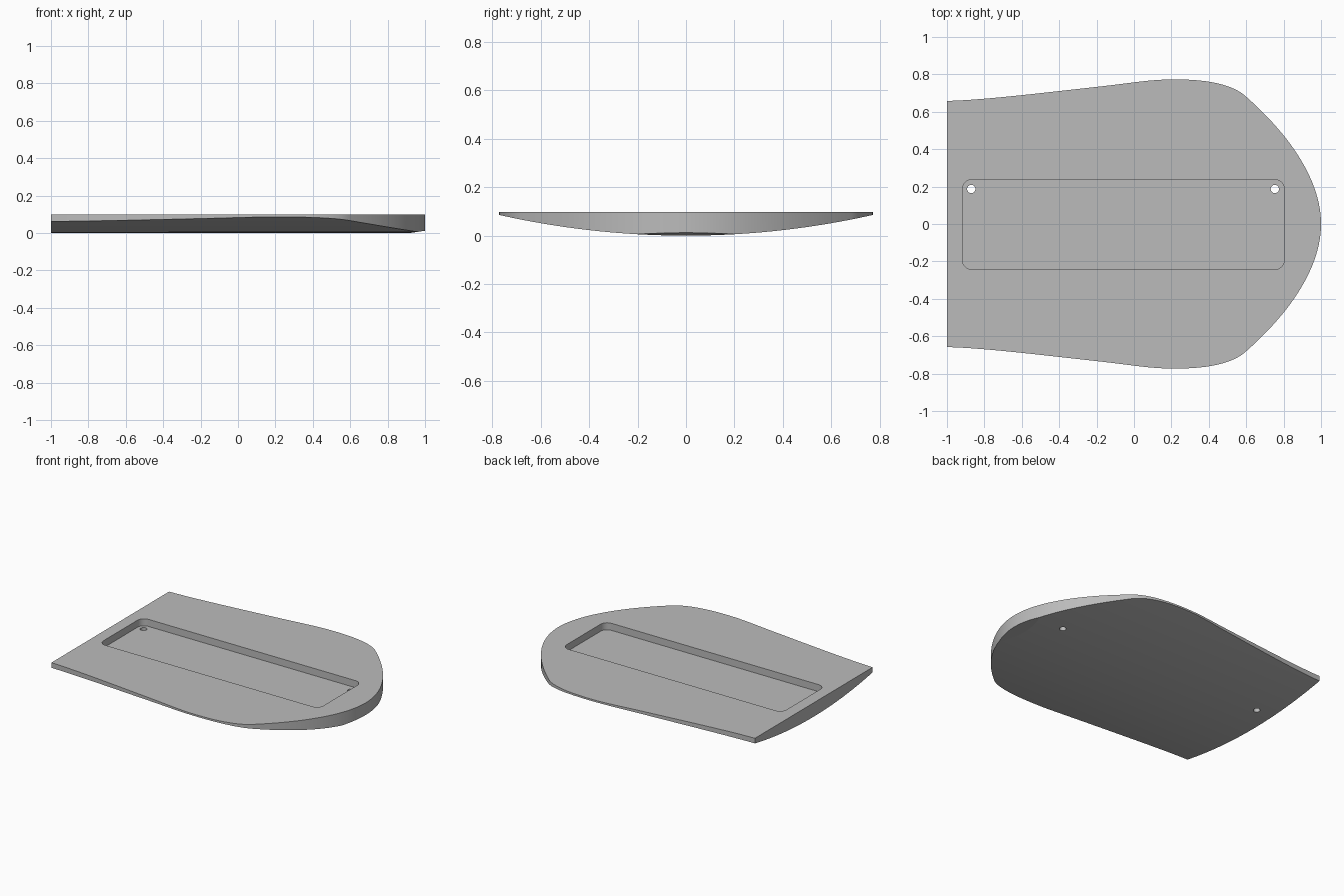
import bpy, bmesh, math
from mathutils import Vector

if "Cube" in bpy.data.objects:
    bpy.data.objects.remove(bpy.data.objects["Cube"], do_unlink=True)

TOP = 0.098
FLOOR = 0.048
ARC_R = 3.53          # radius of the rounded underside

grey = bpy.data.materials.new("plain_grey")
grey.use_nodes = True
grey.diffuse_color = (0.5, 0.5, 0.5, 1)
grey.node_tree.nodes["Principled BSDF"].inputs["Base Color"].default_value = (0.5, 0.5, 0.5, 1)


def prism(name, points, direction):
    """Closed solid from a flat polygon pushed along a direction."""
    bm = bmesh.new()
    face = bm.faces.new([bm.verts.new(p) for p in points])
    new = bmesh.ops.extrude_face_region(bm, geom=[face])["geom"]
    bmesh.ops.translate(bm, vec=direction, verts=[v for v in new if isinstance(v, bmesh.types.BMVert)])
    bmesh.ops.recalc_face_normals(bm, faces=bm.faces)
    mesh = bpy.data.meshes.new(name)
    bm.to_mesh(mesh)
    bm.free()
    mesh.materials.append(grey)
    obj = bpy.data.objects.new(name, mesh)
    bpy.context.scene.collection.objects.link(obj)
    return obj


def bezier(a, b, c, d, steps=24):
    a, b, c, d = map(Vector, (a, b, c, d))
    return [a * (1 - t) ** 3 + b * 3 * t * (1 - t) ** 2 + c * 3 * t * t * (1 - t) + d * t ** 3
            for t in (i / steps for i in range(steps))]


def arc(cx, cy, r, start, sweep, steps):
    return [(cx + r * math.cos(start + sweep * i / steps),
             cy + r * math.sin(start + sweep * i / steps)) for i in range(steps + 1)]


def cut(target, cutter):
    """Subtract the cutter for good and throw it away."""
    cutter.hide_render = True
    mod = target.modifiers.new("cut", "BOOLEAN")
    mod.operation = "DIFFERENCE"
    mod.solver = "EXACT"
    mod.object = cutter
    bpy.context.view_layer.update()
    graph = bpy.context.evaluated_depsgraph_get()
    mesh = bpy.data.meshes.new_from_object(target.evaluated_get(graph))
    target.modifiers.remove(mod)
    target.data = mesh
    bpy.data.objects.remove(cutter, do_unlink=True)


# Body outline: one flank, mirrored across the centre line
flank = (bezier((-1, .658), (-.8, .663), (-.5, .7), (-.2, .733))
         + bezier((-.2, .733), (0, .755), (.08, .773), (.22, .773))
         + bezier((.22, .773), (.4, .773), (.53, .745), (.6, .68))
         + bezier((.6, .68), (.85, .46), (1, .22), (1, 0)))
outline = [(p.x, p.y, TOP) for p in flank] + [(1, 0, TOP)] + [(p.x, -p.y, TOP) for p in reversed(flank)]
body = prism("plate_body", outline, (0, 0, -TOP - 0.05))

# Rounded underside
ys = [-0.9 + 1.8 * i / 60 for i in range(61)]
hull = [(-1.2, y, ARC_R - math.sqrt(ARC_R ** 2 - y * y)) for y in ys]
cut(body, prism("underside_cutter", hull + [(-1.2, .9, -.2), (-1.2, -.9, -.2)], (2.4, 0, 0)))

# Slight lift under the nose
ramp = [(.84, -1, -.012), (1.08, -1, .024), (1.08, -1, -.2), (.84, -1, -.2)]
cut(body, prism("nose_cutter", ramp, (0, 2, 0)))

# Rounded rectangular recess in the top
x0, x1, y0, y1, r = -0.917, 0.803, -0.243, 0.237, 0.05
corners = [(x1 - r, y1 - r), (x0 + r, y1 - r), (x0 + r, y0 + r), (x1 - r, y0 + r)]
recess = [(x, y, FLOOR) for i, (cx, cy) in enumerate(corners)
          for x, y in arc(cx, cy, r, i * math.pi / 2, math.pi / 2, 16)]
cut(body, prism("recess_cutter", recess, (0, 0, 0.2)))

# Two drain holes through the recess floor
for hx in (-0.87, 0.753):
    ring = [(x, y, -0.1) for x, y in arc(hx, 0.187, 0.022, 0, math.tau, 64)[:-1]]
    cut(body, prism("hole_cutter", ring, (0, 0, 0.18)))

bpy.ops.object.select_all(action="DESELECT")
body.select_set(True)
bpy.context.view_layer.objects.active = body
bpy.ops.object.shade_smooth_by_angle(angle=math.radians(7))
